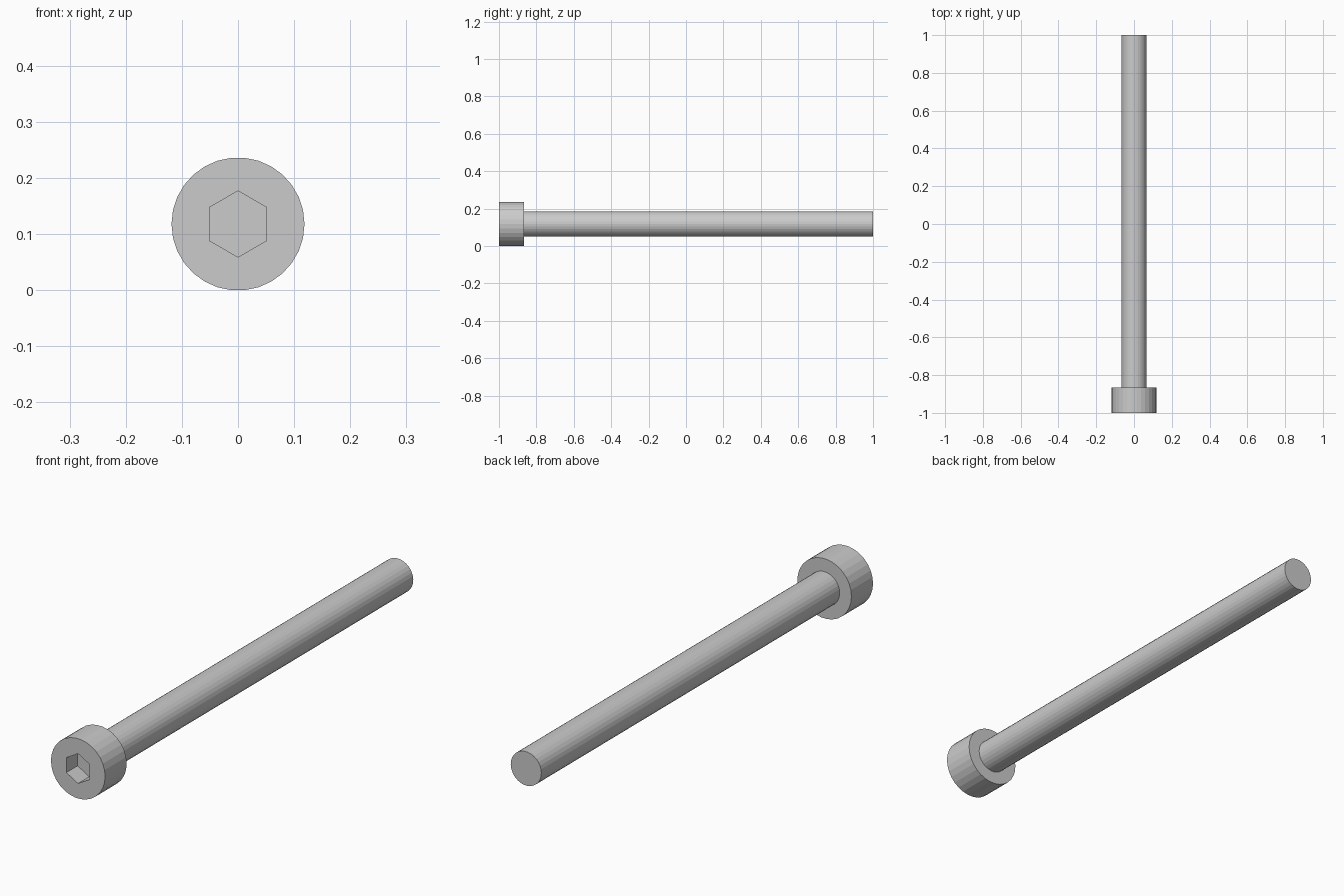
import bpy, bmesh
from math import sin, cos, pi

if "Cube" in bpy.data.objects:
    bpy.data.objects.remove(bpy.data.objects["Cube"])

SIDES = 30
AXIS_Z = 0.118
HEAD_R, SHAFT_R, HEX_R = 0.1185, 0.067, 0.059
FRONT, SHOULDER, TIP = -1.0, -0.865, 1.0
SOCKET_FLOOR = FRONT + 0.07

bm = bmesh.new()


def ring(n, radius, y, start=0.0):
    """Closed loop of edges around the screw axis."""
    vs = [bm.verts.new((radius * cos(start + 2 * pi * i / n), y,
                        AXIS_Z + radius * sin(start + 2 * pi * i / n)))
          for i in range(n)]
    return vs, [bm.edges.new((vs[i], vs[(i + 1) % n])) for i in range(n)]


# Socket floor, socket rim, head front, head back, shaft root, shaft tip
floor_v, floor_e = ring(6, HEX_R, SOCKET_FLOOR, pi / 2)
rim_v, rim_e = ring(6, HEX_R, FRONT, pi / 2)
front_v, front_e = ring(SIDES, HEAD_R, FRONT)
back_v, back_e = ring(SIDES, HEAD_R, SHOULDER)
root_v, root_e = ring(SIDES, SHAFT_R, SHOULDER)
tip_v, tip_e = ring(SIDES, SHAFT_R, TIP)

# Socket walls, head side, shoulder and shaft side
for a, b in ((floor_v, rim_v), (front_v, back_v), (back_v, root_v), (root_v, tip_v)):
    n = len(a)
    for i in range(n):
        j = (i + 1) % n
        bm.faces.new((a[i], a[j], b[j], b[i]))

# Flat front face around the hexagon: five rim segments per hexagon side
per = SIDES // 6
for k in range(6):
    # Front vertices lying between this hexagon corner and the next
    c0 = pi / 2 + k * pi / 3
    first = int(c0 / (2 * pi / SIDES))
    arc = [front_v[(first + i) % SIDES] for i in range(per + 1)]
    bm.faces.new(arc + [rim_v[(k + 1) % 6], rim_v[k]])

# End caps
bm.faces.new(floor_v)
bm.faces.new(tip_v)

bmesh.ops.recalc_face_normals(bm, faces=bm.faces)
mesh = bpy.data.meshes.new("socket_head_screw")
bm.to_mesh(mesh)
bm.free()
screw = bpy.data.objects.new("socket_head_screw", mesh)
bpy.context.collection.objects.link(screw)
